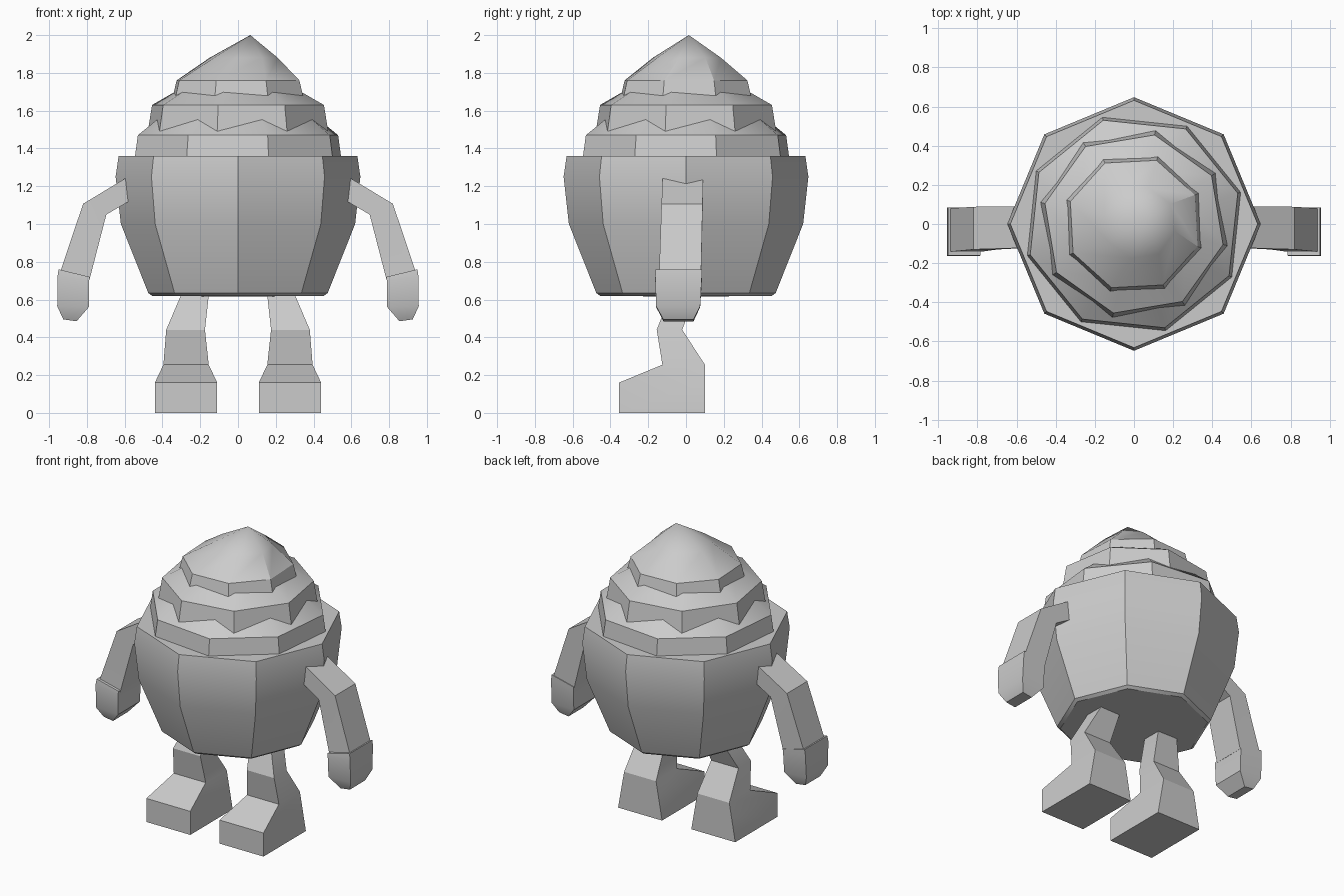
import bpy, bmesh, math

if "Cube" in bpy.data.objects:
    bpy.data.objects.remove(bpy.data.objects["Cube"])

clay = bpy.data.materials.new("light_grey")
clay.diffuse_color = (0.6, 0.6, 0.6, 1)
clay.use_nodes = True
clay.node_tree.nodes["Principled BSDF"].inputs["Base Color"].default_value = clay.diffuse_color


def loft(name, rings, tip=None, base=None):
    """Skin a list of equal-length point rings; ends are capped or pointed."""
    bm = bmesh.new()
    vs = [[bm.verts.new(p) for p in ring] for ring in rings]
    n = len(vs[0])
    for a, b in zip(vs, vs[1:]):
        for i in range(n):
            j = (i + 1) % n
            bm.faces.new((a[i], a[j], b[j], b[i]))
    for ring, point in ((vs[0], base), (vs[-1], tip)):
        if point is None:
            bm.faces.new(ring)
        else:
            v = bm.verts.new(point)
            for i in range(n):
                bm.faces.new((ring[i], ring[(i + 1) % n], v))
    bmesh.ops.recalc_face_normals(bm, faces=bm.faces)
    me = bpy.data.meshes.new(name)
    bm.to_mesh(me)
    bm.free()
    me.materials.append(clay)
    ob = bpy.data.objects.new(name, me)
    bpy.context.collection.objects.link(ob)
    bpy.ops.object.select_all(action='DESELECT')
    ob.select_set(True)
    bpy.context.view_layer.objects.active = ob
    bpy.ops.object.shade_smooth_by_angle(angle=math.radians(30))
    return ob


def octagon(r, z, turn=0, cx=0, cy=0):
    return [(cx + r * math.cos(math.radians(turn + 45 * i)),
             cy + r * math.sin(math.radians(turn + 45 * i)), z) for i in range(8)]


# Cup-shaped body
loft("body", [octagon(r, z) for r, z in
              ((0.455, 0.62), (0.475, 0.635), (0.62, 1.0), (0.648, 1.25), (0.632, 1.36))],
     base=(0, 0, 0.615))

# Swirl tiers, each turned against the one below
loft("swirl_lower", [octagon(0.57, 1.35, 16.5), octagon(0.553, 1.47, 16.5),
                     octagon(0.36, 1.62, 16.5)])
loft("swirl_middle", [octagon(0.495, 1.46, 32), octagon(0.467, 1.63, 32),
                      octagon(0.28, 1.735, 32)])
loft("swirl_top", [octagon(0.372, 1.65, 25.5), octagon(0.345, 1.76, 25.5),
                   octagon(0.185, 1.88, 32, 0.03, 0.005)], tip=(0.065, 0.015, 2.0))


# Arm and hand stations: outer (x, z), inner (x, z), y front, y back
def limb(name, side, stations):
    loft(name, [[(side * ox, y0, oz), (side * ox, y1, oz),
                 (side * ix, y1, iz), (side * ix, y0, iz)]
                for ox, oz, ix, iz, y0, y1 in stations])


arm = [(0.50, 1.30, 0.50, 1.165, -0.12, 0.092), (0.82, 1.107, 0.697, 1.05, -0.13, 0.088),
       (0.94, 0.75, 0.785, 0.71, -0.142, 0.08)]
hand = [(0.95, 0.76, 0.785, 0.72, -0.16, 0.085),
        (0.955, 0.725, 0.788, 0.70, -0.163, 0.084),
        (0.957, 0.565, 0.79, 0.56, -0.158, 0.075),
        (0.925, 0.495, 0.855, 0.485, -0.12, 0.04)]

# Leg stations: x inner, x outer, then y and z of front edge, y and z of back edge
leg = [(0.11, 0.44, 0.11, 0.44, -0.355, 0, 0.10, 0),
       (0.11, 0.44, 0.138, 0.412, -0.355, 0.16, 0.10, 0.16),
       (0.155, 0.395, 0.155, 0.395, -0.125, 0.255, 0.10, 0.255),
       (0.175, 0.38, 0.175, 0.38, -0.155, 0.44, -0.02, 0.44),
       (0.153, 0.295, 0.153, 0.295, -0.075, 0.64, 0.055, 0.64)]

for label, s in (("right", 1), ("left", -1)):
    limb(label + "_arm", s, arm)
    limb(label + "_hand", s, hand)
    loft(label + "_leg", [[(s * fi, y0, z0), (s * fo, y0, z0), (s * bo, y1, z1), (s * bi, y1, z1)]
                          for fi, fo, bi, bo, y0, z0, y1, z1 in leg])
